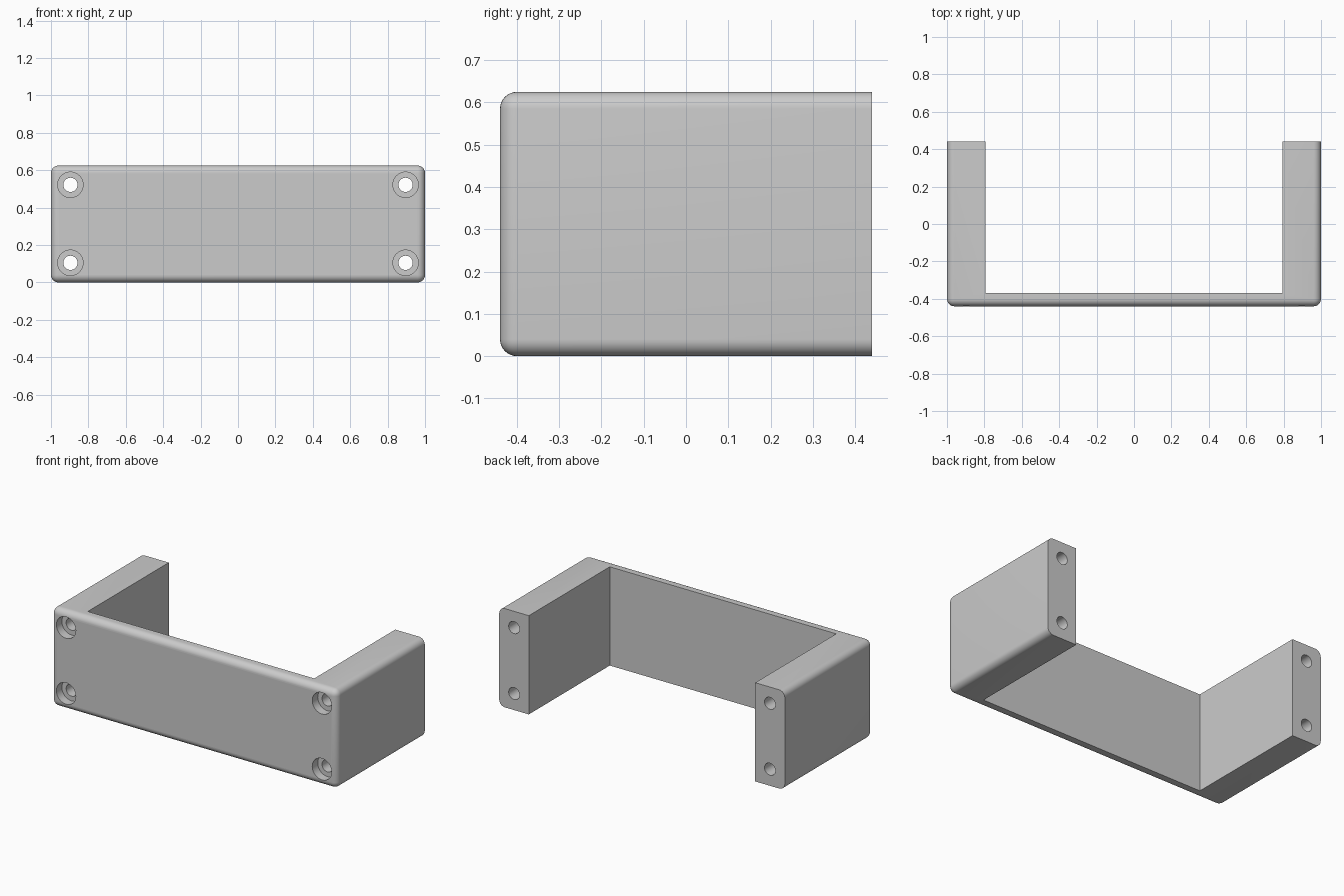
import bpy, bmesh, math
from mathutils import Matrix

cube = bpy.data.objects.get("Cube")
if cube:
    bpy.data.objects.remove(cube, do_unlink=True)

W, D, H = 2.0, 0.88, 0.625
ROUND = 0.04

grey = bpy.data.materials.new("light grey plastic")
grey.use_nodes = True
colour = (0.6, 0.6, 0.6, 1)
grey.diffuse_color = colour
grey.node_tree.nodes["Principled BSDF"].inputs["Base Color"].default_value = colour


def make_object(name, bm):
    mesh = bpy.data.meshes.new(name)
    bm.to_mesh(mesh)
    bm.free()
    ob = bpy.data.objects.new(name, mesh)
    bpy.context.collection.objects.link(ob)
    mesh.materials.append(grey)
    return ob


def add_box(bm, x0, x1, y0, y1, z0, z1):
    size = Matrix.Diagonal((x1 - x0, y1 - y0, z1 - z0, 1))
    centre = Matrix.Translation(((x0 + x1) / 2, (y0 + y1) / 2, (z0 + z1) / 2))
    bmesh.ops.create_cube(bm, size=1, matrix=centre @ size)


def add_bore(bm, x, z, radius, y0, y1):
    place = Matrix.Translation((x, (y0 + y1) / 2, z)) @ Matrix.Rotation(math.pi / 2, 4, "X")
    bmesh.ops.create_cone(bm, cap_ends=True, segments=40, radius1=radius,
                          radius2=radius, depth=y1 - y0, matrix=place)


def cut(target, bm, name):
    cutter = make_object(name, bm)
    mod = target.modifiers.new(name, "BOOLEAN")
    mod.operation, mod.solver, mod.object = "DIFFERENCE", "EXACT", cutter
    bpy.context.view_layer.objects.active = target
    bpy.ops.object.modifier_apply(modifier=mod.name)
    bpy.data.objects.remove(cutter, do_unlink=True)


# Bracket body, rounded everywhere except around its flat back
bm = bmesh.new()
add_box(bm, -W / 2, W / 2, -D / 2, D / 2, 0, H)
edges = [e for e in bm.edges if any(v.co.y < 0 for v in e.verts)]
bmesh.ops.bevel(bm, geom=edges, offset=ROUND, segments=8, profile=0.5, affect="EDGES")
bracket = make_object("bracket", bm)

# Opening between the two arms
bm = bmesh.new()
add_box(bm, -0.793, 0.793, -0.37, 1, -1, 2)
cut(bracket, bm, "opening_cutter")

# Screw holes running through the arms, then their counterbores
for name, radius, y1 in (("screw_hole_cutter", 0.038, 1), ("counterbore_cutter", 0.068, -0.385)):
    bm = bmesh.new()
    for x in (-0.896, 0.896):
        for z in (0.105, 0.522):
            add_bore(bm, x, z, radius, -1, y1)
    cut(bracket, bm, name)

bpy.ops.object.select_all(action="DESELECT")
bracket.select_set(True)
bpy.context.view_layer.objects.active = bracket
bpy.ops.object.shade_smooth_by_angle(angle=math.radians(30))
